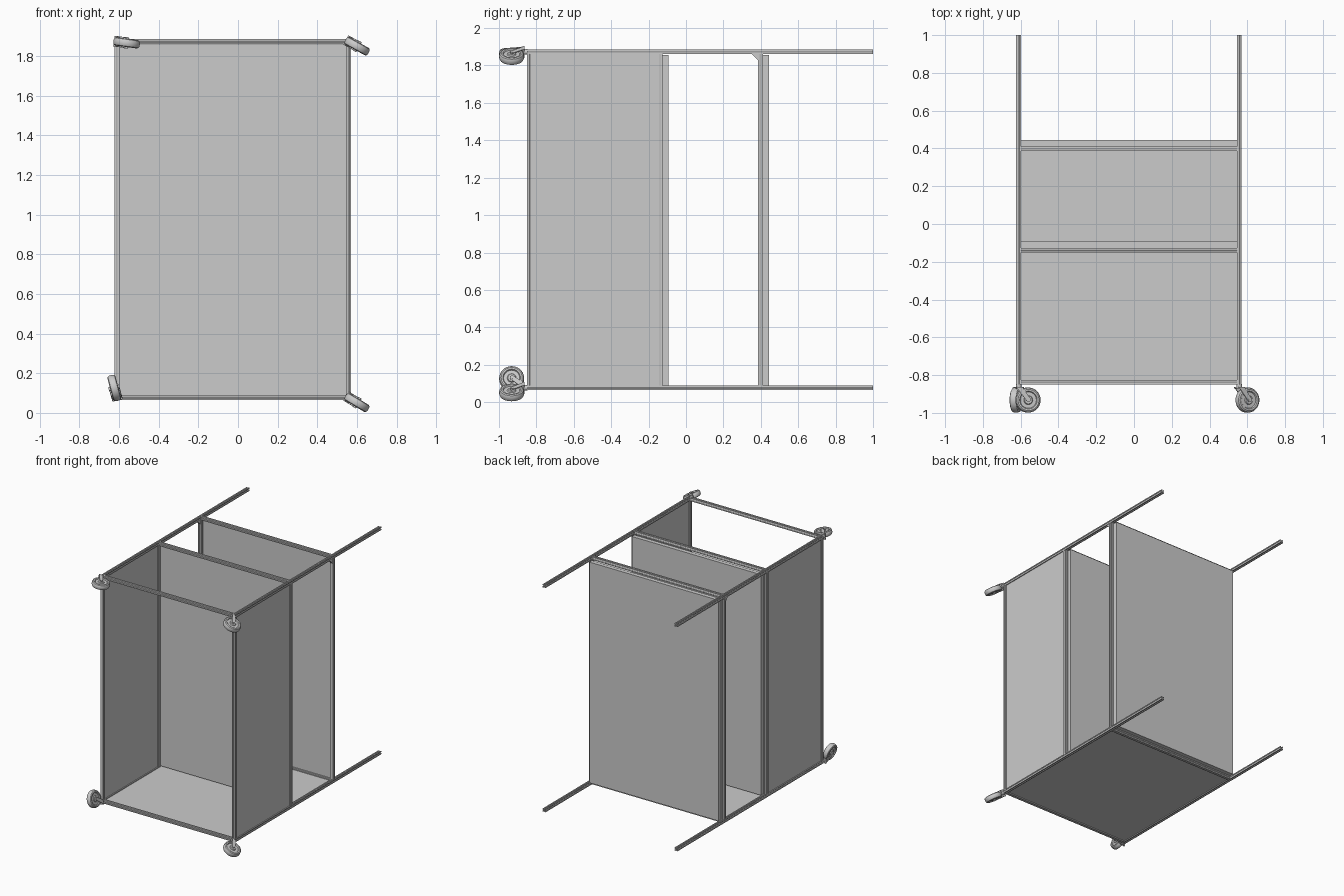
import bpy, bmesh, math
from mathutils import Matrix, Vector

if "Cube" in bpy.data.objects:
    bpy.data.objects.remove(bpy.data.objects["Cube"])

grey = bpy.data.materials.new("plain_grey")
grey.use_nodes = True
grey.diffuse_color = (0.6, 0.6, 0.6, 1)
grey.node_tree.nodes["Principled BSDF"].inputs["Base Color"].default_value = (0.6, 0.6, 0.6, 1)


def finish(name, bm, matrix=Matrix(), smooth=False):
    bmesh.ops.remove_doubles(bm, verts=bm.verts, dist=1e-5)
    bmesh.ops.recalc_face_normals(bm, faces=bm.faces)
    mesh = bpy.data.meshes.new(name)
    bm.to_mesh(mesh)
    bm.free()
    mesh.materials.append(grey)
    obj = bpy.data.objects.new(name, mesh)
    obj.matrix_world = matrix
    bpy.context.collection.objects.link(obj)
    if smooth:
        bpy.ops.object.select_all(action='DESELECT')
        obj.select_set(True)
        bpy.context.view_layer.objects.active = obj
        bpy.ops.object.shade_smooth_by_angle(angle=math.radians(35))
    return obj


def prism(name, points, push, matrix=Matrix()):
    """Extrude a flat outline along a vector."""
    bm = bmesh.new()
    face = bm.faces.new([bm.verts.new(p) for p in points])
    out = bmesh.ops.extrude_face_region(bm, geom=[face], use_keep_orig=True)
    moved = [v for v in out["geom"] if isinstance(v, bmesh.types.BMVert)]
    bmesh.ops.translate(bm, verts=moved, vec=push)
    return finish(name, bm, matrix)


def box(name, low, high, matrix=Matrix()):
    (x0, y0, z0), (x1, y1, z1) = low, high
    outline = [(x0, y0, z0), (x1, y0, z0), (x1, y1, z0), (x0, y1, z0)]
    return prism(name, outline, Vector((0, 0, z1 - z0)), matrix)


def lathe(name, profile, matrix):
    """Turn (along, radius) points about the local y axis."""
    bm = bmesh.new()
    verts = [bm.verts.new((r, a, 0)) for a, r in profile]
    edges = [bm.edges.new(pair) for pair in zip(verts, verts[1:])]
    bmesh.ops.spin(bm, geom=verts + edges, cent=(0, 0, 0), axis=(0, 1, 0),
                   angle=math.tau, steps=40, use_merge=True)
    return finish(name, bm, matrix, smooth=True)


# Slotted rail section: one quarter turned four times
H = 0.0125
QUARTER = [(0.005, 0.0025), (0.0095, 0.0075), (0.0095, 0.004), (H, 0.004), (H, H),
           (0.004, H), (0.004, 0.0095), (0.0075, 0.0095)]
SECTION = [Matrix.Rotation(k * math.pi / 2, 2) @ Vector(p) for k in range(4) for p in QUARTER]


def rail(name, start, end):
    start, end = Vector(start), Vector(end)
    run = end - start
    turn = Vector((0, 0, 1)).rotation_difference(run).to_matrix().to_4x4()
    prism(name, [(p.x, p.y, 0) for p in SECTION], Vector((0, 0, run.length)),
          Matrix.Translation(start) @ turn)


# Frame
XS = {"right": -0.611, "left": 0.557}
ZS = {"lower": 0.0775, "upper": 1.873}
YS = {"front": -0.838, "middle": -0.139, "back": 0.398}
X0, X1 = XS["right"] + H, XS["left"] - H
Z0, Z1 = ZS["lower"] + H, ZS["upper"] - H
for side, x in XS.items():
    for level, z in ZS.items():
        rail(f"{level}_{side}_long_rail", (x, -0.85, z), (x, 1, z))
    for place, y in YS.items():
        rail(f"{place}_{side}_post", (x, y, Z0), (x, y, Z1))
for place, y in YS.items():
    for level, z in ZS.items():
        if (place, level) != ("middle", "lower"):
            rail(f"{level}_{place}_cross_rail", (X0, y, z), (X1, y, z))

# Panels
T = 0.005
for side, x in XS.items():
    box(f"{side}_side_panel", (x - T, YS["front"] + H, Z0), (x + T, YS["middle"] - H, Z1))
for place in ("middle", "back"):
    y = YS[place] + H
    box(f"{place}_panel", (X0, y, Z0), (X1, y + 0.034, Z1 - 0.004))
box("floor_panel", (X0, YS["front"] + H, ZS["lower"] - T),
    (X1, YS["back"] - H, ZS["lower"] + T))

# Corner brackets under the upper long rails
for side, x in XS.items():
    y = YS["back"] - H
    prism(f"{side}_corner_bracket", [(x - 0.009, y, Z1), (x - 0.009, y - 0.034, Z1),
          (x - 0.009, y, Z1 - 0.034)], Vector((0.018, 0, 0)))

# Casters, each swivelled to its own heading
HALF = [(-0.019, 0), (-0.019, 0.02), (-0.013, 0.024), (-0.013, 0.043), (-0.02, 0.047),
        (-0.021, 0.056), (-0.017, 0.063), (-0.009, 0.0665), (0, 0.067)]
WHEEL = HALF + [(-a, r) for a, r in reversed(HALF[:-1])]
ARM = [(-0.015, -0.014), (0.018, -0.014), (0.061, -0.076), (0.058, -0.09), (0.044, -0.092)]
HEADINGS = {("right", "lower"): 105, ("right", "upper"): -8,
            ("left", "lower"): -31, ("left", "upper"): -29}


def rod(name, radius, a, b, matrix):
    lathe(name, [(a, 0), (a, radius), (b, radius), (b, 0)], matrix)


for (side, level), heading in HEADINGS.items():
    tag = f"{level}_{side}"
    t = math.radians(heading)
    ahead, up = Vector((math.cos(t), 0, math.sin(t))), Vector((0, 1, 0))
    frame = Matrix((ahead, up.cross(ahead), up)).transposed().to_4x4()
    frame = Matrix.Translation((XS[side], -0.85, ZS[level])) @ frame
    hub = frame @ Matrix.Translation((0.05, 0, -0.082))
    lathe(f"{tag}_wheel", WHEEL, hub)
    rod(f"{tag}_axle", 0.009, -0.029, 0.029, hub)
    rod(f"{tag}_swivel", 0.015, -0.02, 0.002, frame @ Matrix.Rotation(math.pi / 2, 4, 'X'))
    box(f"{tag}_fork_crown", (-0.015, -0.027, -0.022), (0.016, 0.027, -0.014), frame)
    for label, y in (("near", -0.027), ("far", 0.023)):
        prism(f"{tag}_{label}_fork_arm", [(x, y, z) for x, z in ARM],
              Vector((0, 0.004, 0)), frame)
